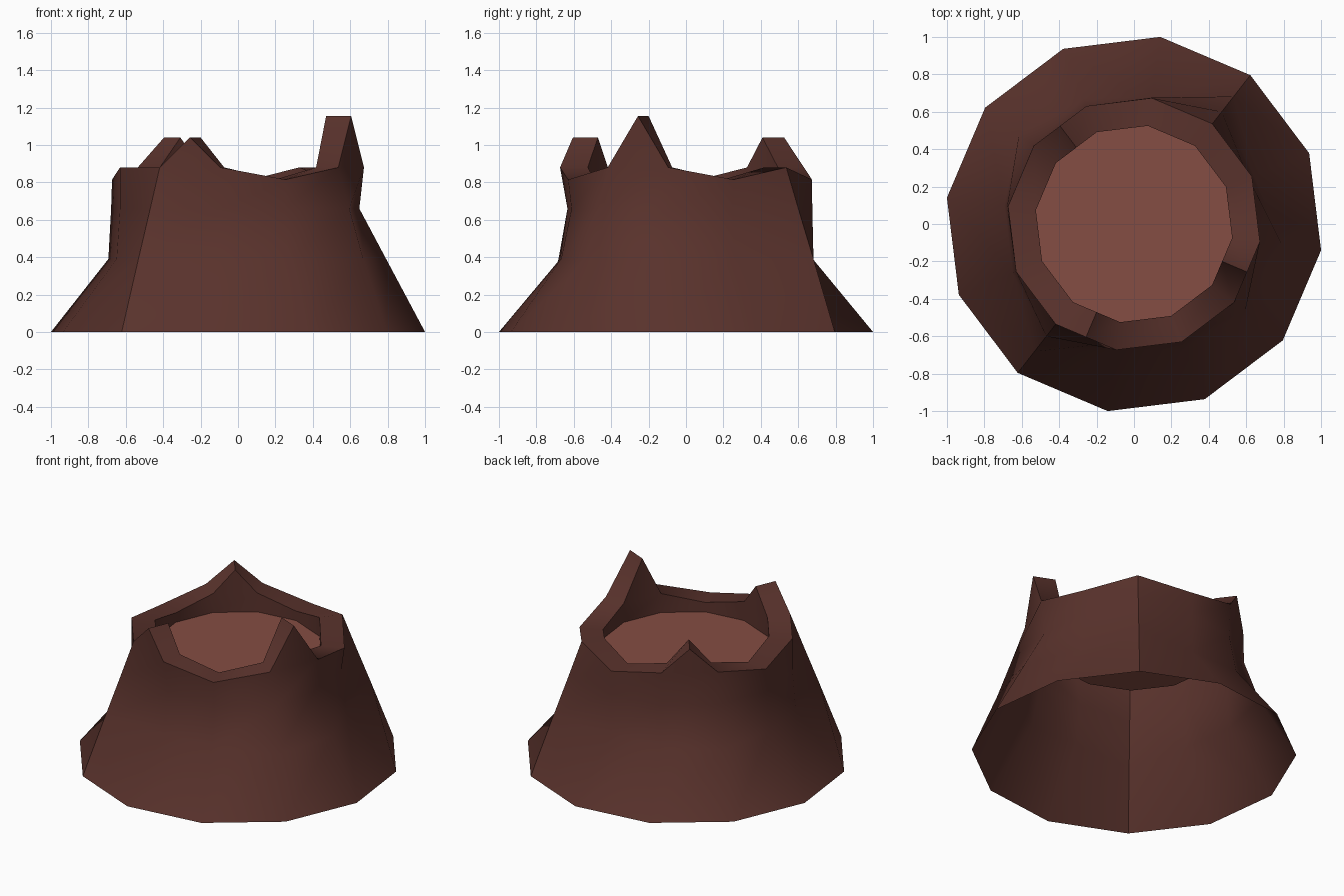
import bpy, bmesh, math
from mathutils import Vector

if "Cube" in bpy.data.objects:
    bpy.data.objects.remove(bpy.data.objects["Cube"])


def material(name, rgb):
    m = bpy.data.materials.new(name)
    m.diffuse_color = (*rgb, 1)
    m.use_nodes = True
    m.node_tree.nodes["Principled BSDF"].inputs["Base Color"].default_value = m.diffuse_color
    return m


bark = material("dark_bark", (0.100, 0.032, 0.025))
wood = material("cut_wood", (0.235, 0.074, 0.056))

N = 12
ANGLES = [math.radians(22 + 30 * k) for k in range(N)]   # 22, 52, 82 ... 352 degrees
BASE_R, RIM_R, INNER_R, CAP_Z = 1.01, 0.68, 0.53, 0.75
# radii at each corner: two full ridges (52 and 232 degrees), hollows between
WAIST_Z, WAIST = 0.39, [0.69, 0.865, 0.685, 0.72, 0.78, 0.70, 0.70, 0.865, 0.68, 0.72, 0.85, 0.80]
NECK_Z, NECK = 0.66, [0.66, 0.762, 0.682, 0.67, 0.685, 0.685, 0.68, 0.762, 0.64, 0.66, 0.755, 0.655]
LOW = {0, 2, 5, 9}                       # dips in the rim
PEAKS = {3: 1.04, 7: 1.04, 10: 1.155}    # splinters on the segment after the corner
RIDGES = {1, 7}


def polar(r, k, z):
    a = ANGLES[k % N]
    return Vector((r * math.cos(a), r * math.sin(a), z))


def rim_z(k):
    return 0.815 if k in LOW else 0.88


def ring(bm, radius, height):
    return [bm.verts.new(polar(radius(k), k, height(k))) for k in range(N)]


def peaks(bm, loop):
    out = {}
    for k, z in PEAKS.items():
        p = (loop[k].co + loop[(k + 1) % N].co) / 2
        p.z = z
        out[k] = bm.verts.new(p)
    return out


def finish(bm, name, mat):
    me = bpy.data.meshes.new(name)
    bm.to_mesh(me)
    bm.free()
    me.materials.append(mat)
    ob = bpy.data.objects.new(name, me)
    bpy.context.collection.objects.link(ob)


# hollow trunk: outer wall, jagged rim and inner wall
bm = bmesh.new()
base = ring(bm, lambda k: BASE_R, lambda k: 0)
waist = ring(bm, lambda k: WAIST[k], lambda k: WAIST_Z)
neck = ring(bm, lambda k: NECK[k], lambda k: NECK_Z)
outer = ring(bm, lambda k: RIM_R, rim_z)
inner = ring(bm, lambda k: INNER_R, rim_z)
floor = ring(bm, lambda k: INNER_R, lambda k: CAP_Z)
po, pi = peaks(bm, outer), peaks(bm, inner)
wall = []
rings = [base, waist, neck, outer]
for k in range(N):
    j = (k + 1) % N
    for lo, hi in zip(rings, rings[1:]):
        wall.append(bm.faces.new((lo[k], lo[j], hi[j], hi[k])))
    bm.faces.new((floor[j], floor[k], inner[k], inner[j]))
    if k in PEAKS:
        wall.append(bm.faces.new((outer[k], outer[j], po[k])))
        bm.faces.new((inner[j], inner[k], pi[k]))
        bm.faces.new((outer[k], po[k], pi[k], inner[k]))
        bm.faces.new((po[k], outer[j], inner[j], pi[k]))
    else:
        bm.faces.new((outer[k], outer[j], inner[j], inner[k]))
# smooth all round, with sharp rim edges, splinters and the two ridges
bm.normal_update()
wall_set = set(wall)
for f in bm.faces:
    f.smooth = True
for e in bm.edges:
    in_wall = [f in wall_set for f in e.link_faces]
    if not all(in_wall):
        e.smooth = not any(in_wall) and e.calc_face_angle(0) < math.radians(60)
for k in RIDGES:
    for lo, hi in zip(rings, rings[1:]):
        bm.edges.get((lo[k], hi[k])).smooth = False
finish(bm, "stump_shell", bark)

# sawn top surface inside the rim
bm = bmesh.new()
bm.faces.new(ring(bm, lambda k: INNER_R, lambda k: CAP_Z))
finish(bm, "cut_top", wood)
